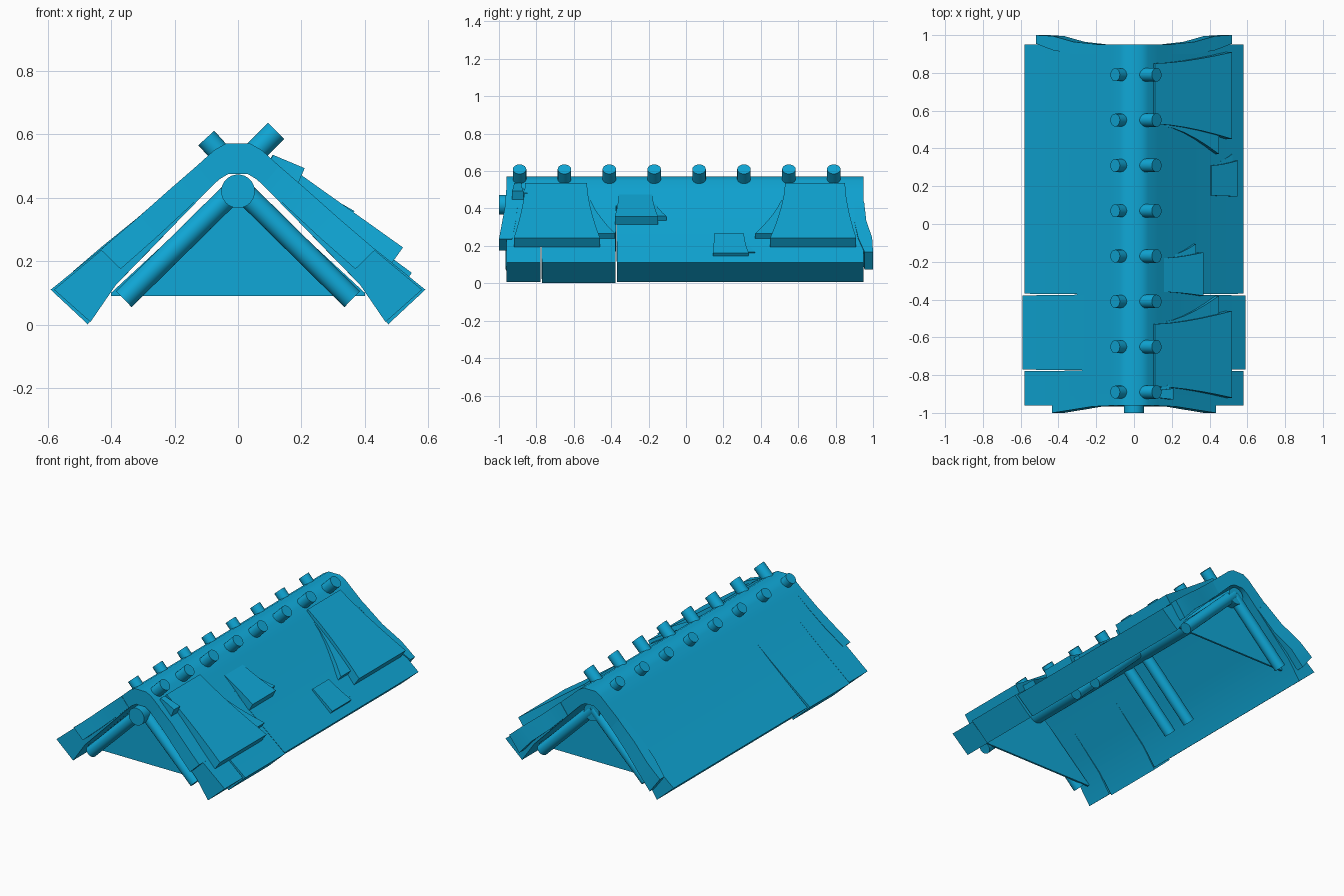
import bpy, bmesh
from mathutils import Vector

old = bpy.data.objects.get("Cube")
if old:
    bpy.data.objects.remove(old)

BLUE = (0.005, 0.39, 0.68, 1)
mat = bpy.data.materials.new("canvas blue")
mat.use_nodes = True
mat.diffuse_color = BLUE
mat.node_tree.nodes["Principled BSDF"].inputs["Base Color"].default_value = BLUE


def finish(name, bm):
    bmesh.ops.recalc_face_normals(bm, faces=bm.faces)
    mesh = bpy.data.meshes.new(name)
    bm.to_mesh(mesh)
    bm.free()
    mesh.materials.append(mat)
    ob = bpy.data.objects.new(name, mesh)
    bpy.context.collection.objects.link(ob)
    bpy.ops.object.select_all(action='DESELECT')
    ob.select_set(True)
    bpy.context.view_layer.objects.active = ob
    bpy.ops.object.shade_smooth_by_angle(angle=0.6)
    return ob


def loft(name, stations):
    """Slab through stations of (outer xz, inner xz, y low, y high)."""
    bm = bmesh.new()
    rings = []
    for (ox, oz), (ix, iz), lo, hi in stations:
        rings.append([bm.verts.new(p) for p in
                      ((ox, lo, oz), (ox, hi, oz), (ix, hi, iz), (ix, lo, iz))])
    for a, b in zip(rings, rings[1:]):
        for i in range(4):
            j = (i + 1) % 4
            bm.faces.new((a[i], a[j], b[j], b[i]))
    bm.faces.new(rings[0])
    bm.faces.new(rings[-1])
    return finish(name, bm)


def rod(name, a, b, r, sides=20):
    a, b = Vector(a), Vector(b)
    bm = bmesh.new()
    bmesh.ops.create_cone(bm, cap_ends=True, segments=sides, radius1=r, radius2=r,
                          depth=(b - a).length)
    bm.transform((b - a).to_track_quat('Z', 'Y').to_matrix().to_4x4())
    bmesh.ops.translate(bm, verts=bm.verts, vec=(a + b) / 2)
    return finish(name, bm)


# Half section of the roof sheet, ridge to eave: outer and inner points
SECTION = [((0.04, 0.57), (0.03, 0.475)), ((0.075, 0.55), (0.06, 0.457)),
           ((0.13, 0.5), (0.1, 0.418)), ((0.22, 0.42), (0.18, 0.336)),
           ((0.32, 0.33), (0.28, 0.233)), ((0.43, 0.235), (0.385, 0.125)),
           ((0.58, 0.11), (0.465, 0.008))]


def flip(p):
    return (-p[0], p[1])


def sheet(name, lo, hi, lo_gap, hi_gap, flare):
    half = []
    for i, (o, n) in enumerate(SECTION):
        t = max(0, (i - 3) / 3)
        grow = 1 + flare * t
        half.append(((o[0] * grow, o[1]), (n[0] * grow, n[1] - flare * t * 0.4),
                     lo + lo_gap * t, hi - hi_gap * t))
    left = [(flip(o), flip(n), a, b) for o, n, a, b in reversed(half)]
    loft(name, left + half)


# Roof sheet in three lengths, with tapering slits between them
sheet("roof_front", -0.96, -0.775, 0, 0.004, 0)
sheet("roof_middle", -0.775, -0.373, 0.004, 0.005, 0.018)
sheet("roof_back", -0.373, 0.95, 0.004, 0, 0)

# Frayed strips flaring from each open end
for side, tag in ((1, "left"), (-1, "right")):
    front = [((0.13, 0.5), (0.08, 0.44), -0.962, -0.9),
             ((0.22, 0.422), (0.165, 0.36), -0.966, -0.9),
             ((0.32, 0.333), (0.26, 0.272), -0.982, -0.91),
             ((0.433, 0.236), (0.37, 0.175), -1.0, -0.93)]
    back = [((0.2, 0.438), (0.15, 0.37), 0.9, 0.952),
            ((0.32, 0.334), (0.26, 0.26), 0.9, 0.964),
            ((0.43, 0.245), (0.37, 0.165), 0.92, 0.995),
            ((0.52, 0.168), (0.45, 0.075), 0.955, 1.0)]
    for end, strip in (("front", front), ("back", back)):
        if side < 0:
            strip = [(flip(o), flip(n), a, b) for o, n, a, b in strip]
        loft(f"{end}_strip_{tag}", strip)


def patch(name, top, tip, y_top, y_tip, thick, torn, reach):
    """Raised wedge on the left slope with a torn edge curling to one side."""
    d = (Vector(tip) - Vector(top)).normalized()
    n = Vector((-d.y, d.x))
    if n.y > 0:
        n = -n
    body, curl = [], []
    for i in range(6):
        t = i / 5
        p = Vector(top).lerp(Vector(tip), t)
        q = p + n * thick * (0.6 + 0.4 * t)
        w = t ** 1.6
        lo = y_top[0] + (y_tip[0] - y_top[0]) * w
        hi = y_top[1] + (y_tip[1] - y_top[1]) * w
        body.append((tuple(p), tuple(q), lo, hi))
        # Curling edge, set a little lower and shorter than the body
        p2 = Vector(top).lerp(Vector(tip), 0.12 + 0.74 * t) + n * thick * 0.35
        q2 = p2 + n * thick * 0.55
        edge = hi if torn > 0 else lo
        far = edge + torn * (0.01 + reach * t ** 1.5)
        near = edge - torn * 0.02
        curl.append((tuple(p2), tuple(q2), min(far, near), max(far, near)))
    loft(name, body)
    loft(name + "_torn_edge", curl)


patch("front_patch", (0.11, 0.535), (0.52, 0.243), (-0.86, -0.53), (-0.92, -0.46),
      0.06, 1, 0.07)
patch("back_patch", (0.11, 0.535), (0.52, 0.243), (0.53, 0.85), (0.45, 0.91),
      0.06, -1, 0.07)
patch("centre_patch", (0.16, 0.475), (0.367, 0.358), (-0.36, -0.18), (-0.38, -0.15),
      0.05, 1, 0.035)
patch("small_patch", (0.41, 0.265), (0.548, 0.163), (0.15, 0.31), (0.145, 0.335),
      0.04, 1, 0.025)
patch("ridge_patch", (0.11, 0.535), (0.21, 0.493), (-0.92, -0.88), (-0.93, -0.87),
      0.05, 1, 0.012)

# Two rows of pegs beside the ridge
for k in range(8):
    y = -0.89 + k * 0.24
    rod("peg_left", (0.035, y, 0.525), (0.12, y, 0.61), 0.036)
    rod("peg_right", (-0.04, y, 0.522), (-0.1, y, 0.588), 0.034)

# Ridge pole and pairs of rafters under the sheet
rod("ridge_pole", (0, -1, 0.42), (0, 0.93, 0.42), 0.053, 32)
for y in (-0.93, -0.1, 0.07, 0.9):
    for s in (-1, 1):
        rod("rafter", (0, y, 0.435), (s * 0.36, y, 0.08), 0.035)

# Triangular end walls
for name, y in (("front_wall", -0.9), ("back_wall", 0.86)):
    loft(name, [((-0.4, 0.1), (-0.4, 0.09), y, y + 0.012),
                ((0, 0.47), (0, 0.09), y, y + 0.012),
                ((0.4, 0.1), (0.4, 0.09), y, y + 0.012)])
